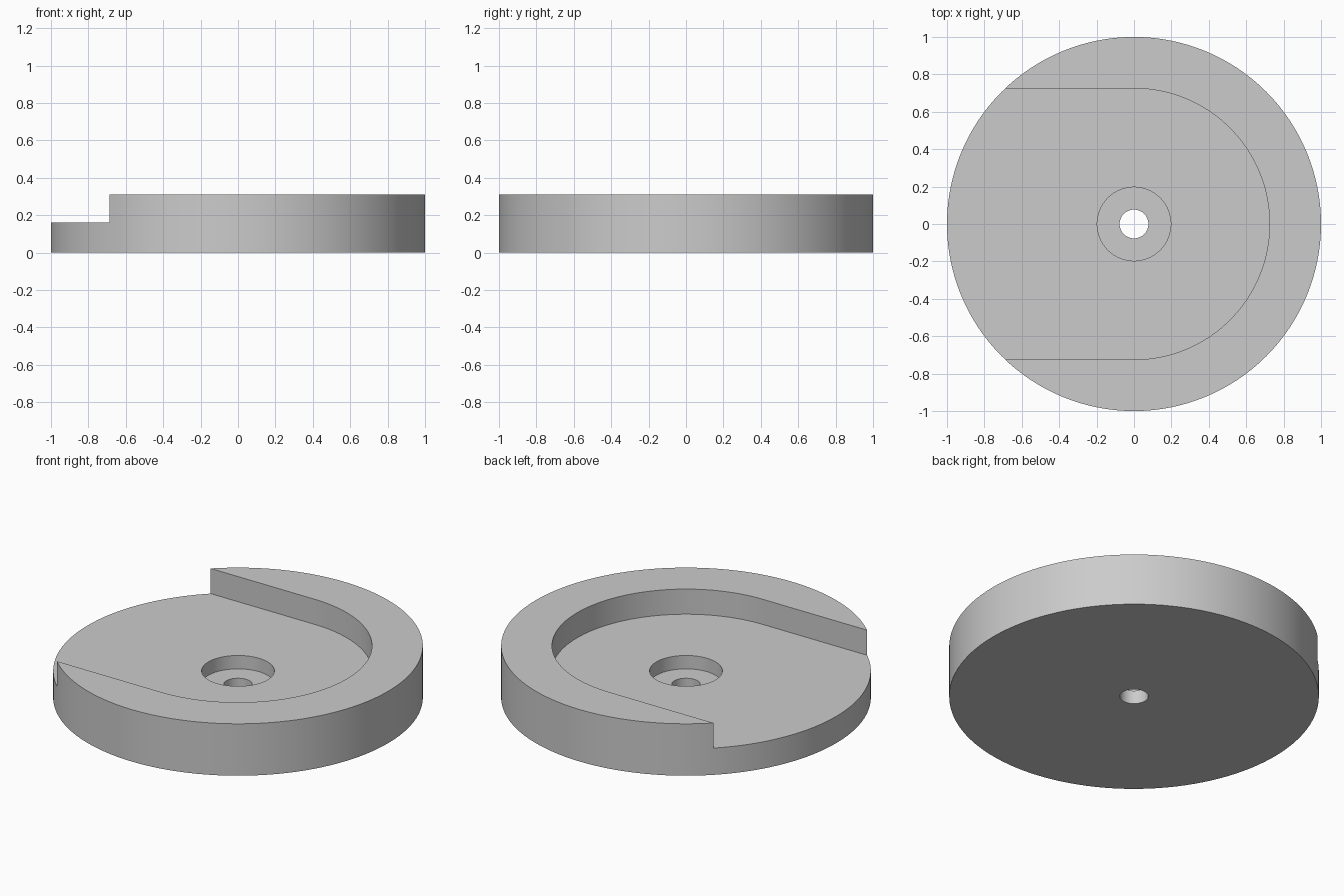
import bpy, bmesh, math

if "Cube" in bpy.data.objects:
    bpy.data.objects.remove(bpy.data.objects["Cube"], do_unlink=True)

HEIGHT, FLOOR, SEAT = 0.31, 0.16, 0.08
POCKET_R, BORE_R, HOLE_R = 0.725, 0.197, 0.077

grey = bpy.data.materials.new("plain grey")
grey.use_nodes = True
colour = (0.6, 0.6, 0.6, 1)
grey.diffuse_color = colour
grey.node_tree.nodes["Principled BSDF"].inputs["Base Color"].default_value = colour


def arc(radius, start, end, steps):
    return [(radius * math.cos(start + (end - start) * i / steps),
             radius * math.sin(start + (end - start) * i / steps))
            for i in range(steps + 1)]


def circle(radius, steps):
    return arc(radius, 0, 2 * math.pi, steps)[:-1]


def prism(name, outline, z0, z1):
    """Extrude a flat outline from z0 up to z1."""
    bm = bmesh.new()
    face = bm.faces.new([bm.verts.new((x, y, z0)) for x, y in outline])
    top = bmesh.ops.extrude_face_region(bm, geom=[face])["geom"]
    verts = [v for v in top if isinstance(v, bmesh.types.BMVert)]
    bmesh.ops.translate(bm, verts=verts, vec=(0, 0, z1 - z0))
    bmesh.ops.recalc_face_normals(bm, faces=bm.faces)
    mesh = bpy.data.meshes.new(name)
    bm.to_mesh(mesh)
    bm.free()
    mesh.materials.append(grey)
    obj = bpy.data.objects.new(name, mesh)
    bpy.context.collection.objects.link(obj)
    return obj


# Round base
disc = prism("round_base", circle(1, 128), 0, HEIGHT)

# Pocket open to one side, counterbore and through hole
pocket = arc(POCKET_R, -math.pi / 2, math.pi / 2, 64)
pocket += [(-1.2, POCKET_R), (-1.2, -POCKET_R)]
cutters = [
    prism("pocket_cutter", pocket, FLOOR, HEIGHT + 0.1),
    prism("counterbore_cutter", circle(BORE_R, 64), SEAT, HEIGHT + 0.2),
    prism("hole_cutter", circle(HOLE_R, 48), -0.1, HEIGHT + 0.3),
]

bpy.ops.object.select_all(action="DESELECT")
bpy.context.view_layer.objects.active = disc
disc.select_set(True)
for cutter in cutters:
    cutter.hide_render = True
    mod = disc.modifiers.new(cutter.name, "BOOLEAN")
    mod.operation = "DIFFERENCE"
    mod.solver = "EXACT"
    mod.object = cutter
    bpy.ops.object.modifier_apply(modifier=mod.name)
    bpy.data.objects.remove(cutter, do_unlink=True)

# Smooth walls, crisp rims
bpy.ops.object.shade_smooth_by_angle(angle=math.radians(30))
